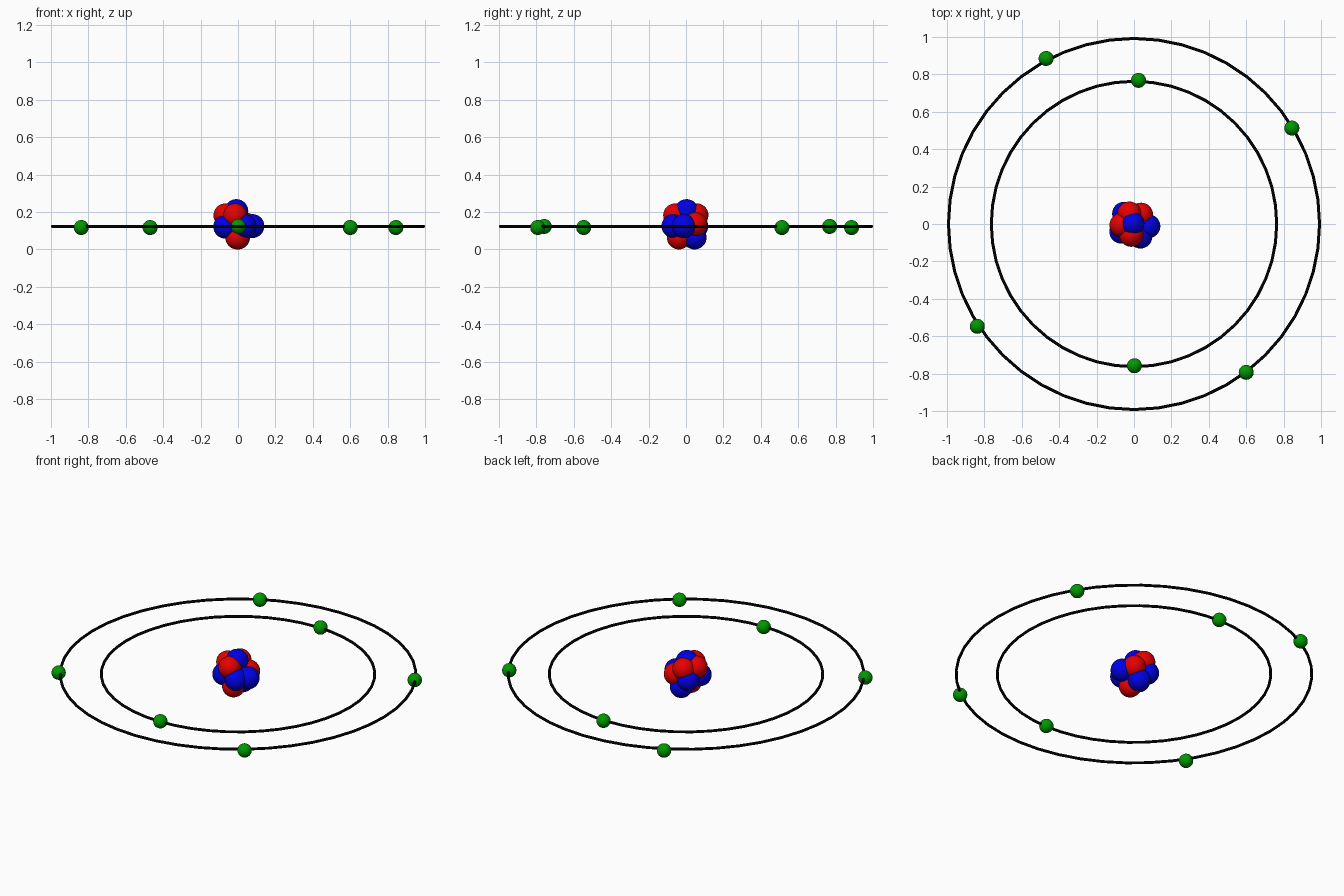
import bpy

if "Cube" in bpy.data.objects:
    bpy.data.objects.remove(bpy.data.objects["Cube"])


def material(name, rgb):
    m = bpy.data.materials.new(name)
    m.diffuse_color = (*rgb, 1)
    m.use_nodes = True
    m.node_tree.nodes["Principled BSDF"].inputs["Base Color"].default_value = m.diffuse_color
    return m


red = material("red", (0.8, 0.0, 0.0))
blue = material("blue", (0.0, 0.0, 0.8))
green = material("green", (0.0, 0.32, 0.0))
black = material("black", (0.0, 0.0, 0.0))


def finish(name, mat):
    ob = bpy.context.object
    ob.name = name
    ob.data.materials.append(mat)
    bpy.ops.object.shade_smooth()


def ball(name, loc, r, mat):
    bpy.ops.mesh.primitive_uv_sphere_add(segments=32, ring_count=16, radius=r, location=loc)
    finish(name, mat)


# Nucleus: a tight cluster of red and blue balls
R = 0.064
protons = [(-0.067, -0.005, 0.182), (-0.015, -0.058, 0.182), (-0.025, 0.056, 0.183),
           (0.038, 0.05, 0.134), (0, 0, 0.123), (-0.004, -0.038, 0.064)]
neutrons = [(-0.009, 0.003, 0.205), (0.077, -0.012, 0.125), (0.034, -0.067, 0.125),
            (-0.068, -0.041, 0.122), (-0.053, 0.055, 0.124), (0, 0.046, 0.064)]
for i, p in enumerate(protons):
    ball(f"proton_{i + 1}", p, R, red)
for i, p in enumerate(neutrons):
    ball(f"neutron_{i + 1}", p, R, blue)

# Two thin orbit rings
for name, radius in (("inner_orbit", 0.763), ("outer_orbit", 0.992)):
    bpy.ops.mesh.primitive_torus_add(major_radius=radius, minor_radius=0.008,
                                     major_segments=48, minor_segments=12,
                                     location=(0, 0, 0.123))
    finish(name, black)

# Electrons riding on the orbits
electrons = [(0.024, 0.768, 0.123), (0.002, -0.758, 0.123), (-0.47, 0.885, 0.117),
             (0.844, 0.513, 0.117), (-0.838, -0.547, 0.117), (0.6, -0.793, 0.117)]
for i, p in enumerate(electrons):
    ball(f"electron_{i + 1}", p, 0.04, green)
